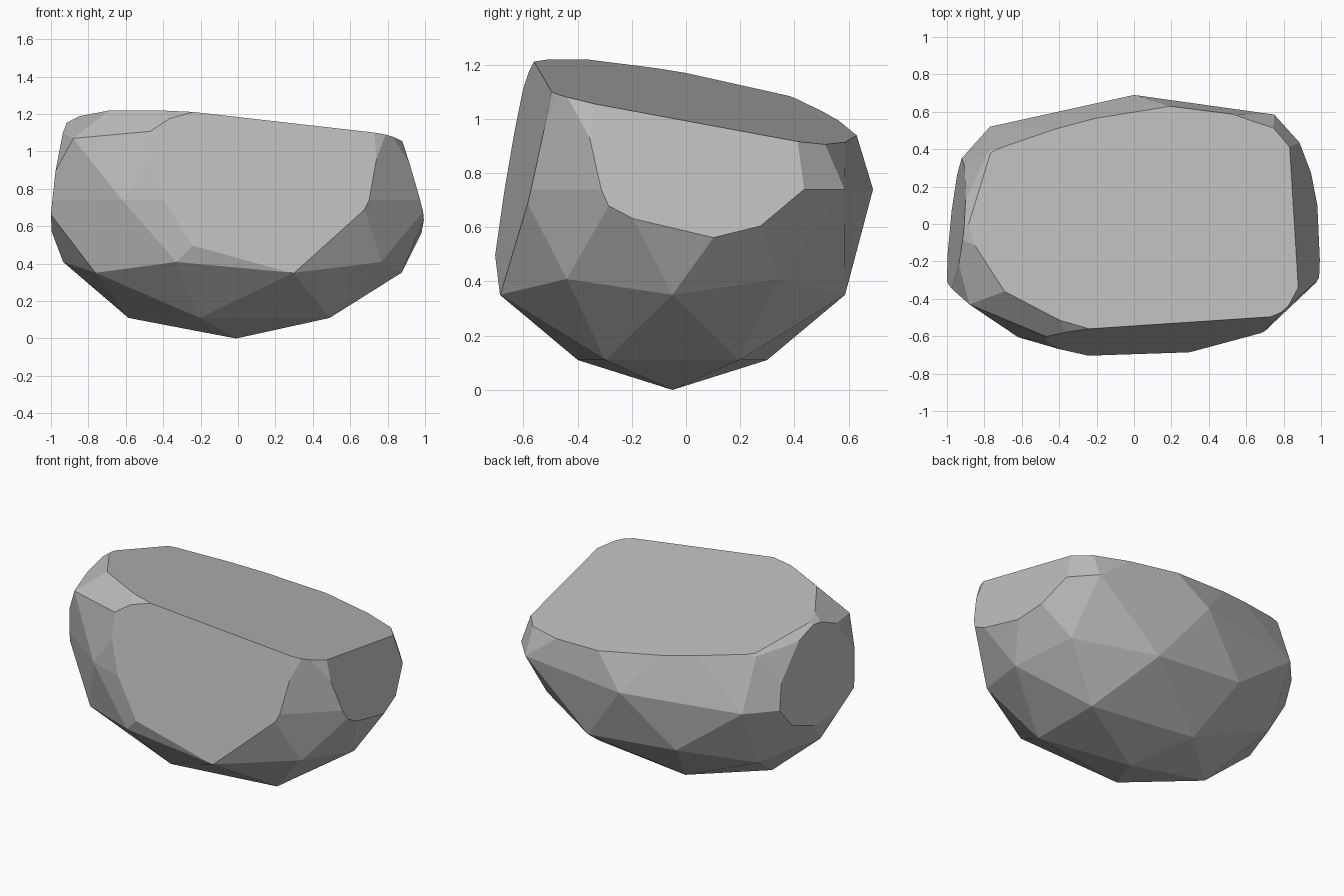
import bpy, bmesh
from mathutils import Vector

if "Cube" in bpy.data.objects:
    bpy.data.objects.remove(bpy.data.objects["Cube"])

CENTRE_Y = -0.05
bm = bmesh.new()


def corner(x, y, z):
    bm.verts.new((x, y, z))


def corner_pair(x, half_y, z):
    """Two corners mirrored across the long axis of the rock."""
    for side in (-1, 1):
        corner(x, CENTRE_Y + side * half_y, z)


# Underside: low point and the three rings above it
corner(-0.01, CENTRE_Y, 0)
corner_pair(0.49, 0.247, 0.11)
corner_pair(-0.205, 0.349, 0.11)
corner(-0.586, CENTRE_Y, 0.11)
corner_pair(0.297, 0.637, 0.351)
corner_pair(-0.762, 0.385, 0.351)
corner(0.874, CENTRE_Y, 0.351)
corner_pair(0.767, 0.39, 0.409)
corner_pair(-0.33, 0.625, 0.409)
corner(-0.935, CENTRE_Y, 0.409)

# Widest ring
for x, y in ((0, 0.69), (0.75, 0.585), (1.07, 0.23), (1.04, -0.25), (0.66, -0.61),
             (0, -0.785), (-0.62, -0.605), (-1.06, -0.27), (-1.03, 0.23), (-0.77, 0.52)):
    corner(x, y, 0.74)

# Shoulder rings
for x, y in ((0.32, 0.59), (-0.78, 0.39), (-0.88, -0.43), (0.32, -0.69), (1.0, -0.05)):
    corner(x, y, 1.07)
for x, y in ((-0.32, 0.5), (0.74, 0.42), (0.80, -0.46), (-0.33, -0.66), (-0.98, -0.05)):
    corner(x, y, 1.12)

# Crown, mostly removed by the cuts below
corner_pair(-0.5, 0.24, 1.37)
corner_pair(0.19, 0.40, 1.37)
corner(0.6, CENTRE_Y, 1.37)
corner(0, CENTRE_Y, 1.48)

hull = bmesh.ops.convex_hull(bm, input=bm.verts[:])
loose = [v for v in bm.verts if not v.link_faces]
bmesh.ops.delete(bm, geom=loose, context='VERTS')

# Flat chipped sides: point on the cut and outward direction
cuts = (
    ((-0.15, -0.55, 1.20), (0.099, 0.187, 0.977)),     # top
    ((0.30, -0.685, 0.351), (0.087, -0.977, 0.196)),   # front
    ((0.88, -0.38, 1.065), (0.948, 0.113, 0.297)),     # right
    ((-0.915, -0.13, 1.20), (-0.987, 0.104, 0.123)),   # left
)
for point, normal in cuts:
    bmesh.ops.bisect_plane(bm, geom=bm.verts[:] + bm.edges[:] + bm.faces[:], dist=1e-5,
                           plane_co=Vector(point), plane_no=Vector(normal), clear_outer=True)
    rim = [e for e in bm.edges if e.is_boundary]
    bmesh.ops.contextual_create(bm, geom=rim)

bmesh.ops.remove_doubles(bm, verts=bm.verts[:], dist=0.002)
bmesh.ops.recalc_face_normals(bm, faces=bm.faces[:])

mesh = bpy.data.meshes.new("rock")
bm.to_mesh(mesh)
bm.free()
rock = bpy.data.objects.new("rock", mesh)
bpy.context.collection.objects.link(rock)

grey = bpy.data.materials.new("stone grey")
grey.diffuse_color = (0.5, 0.5, 0.5, 1)
grey.use_nodes = True
grey.node_tree.nodes["Principled BSDF"].inputs["Base Color"].default_value = grey.diffuse_color
mesh.materials.append(grey)
